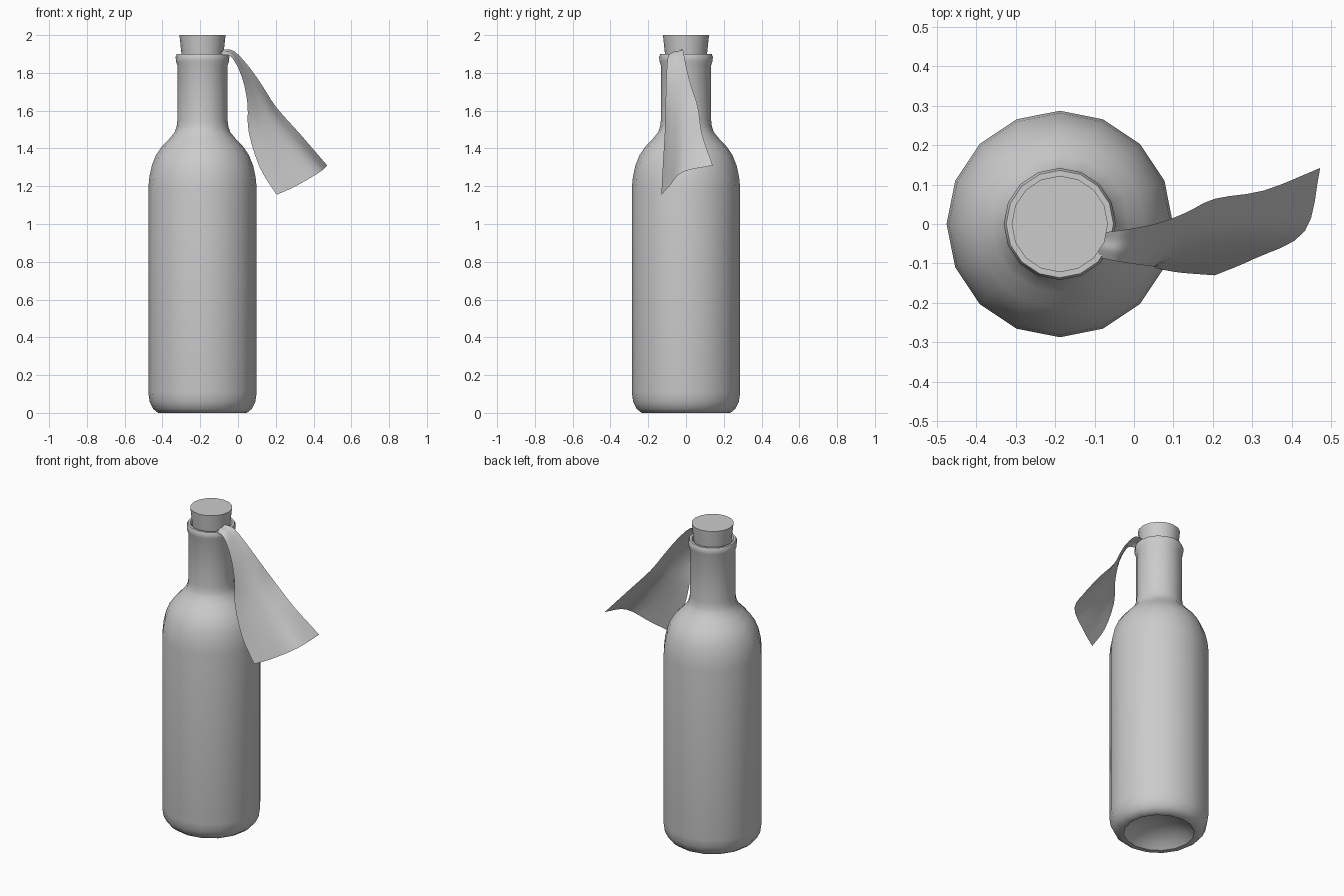
import bpy, math
from mathutils import Vector

if "Cube" in bpy.data.objects:
    bpy.data.objects.remove(bpy.data.objects["Cube"])

CX = -0.188
SIDES = 16


def add_mesh(name, verts, faces, angle=40):
    me = bpy.data.meshes.new(name)
    me.from_pydata(verts, [], faces)
    ob = bpy.data.objects.new(name, me)
    bpy.context.collection.objects.link(ob)
    bpy.ops.object.select_all(action='DESELECT')
    ob.select_set(True)
    bpy.context.view_layer.objects.active = ob
    bpy.ops.object.shade_smooth_by_angle(angle=math.radians(angle))
    return ob


def lathe(name, profile):
    """Spin (radius, z) points, bottom to top, and cap both ends."""
    verts = [(CX + r * math.cos(2 * math.pi * i / SIDES),
              r * math.sin(2 * math.pi * i / SIDES), z)
             for r, z in profile for i in range(SIDES)]
    faces = []
    for k in range(len(profile) - 1):
        for i in range(SIDES):
            j = (i + 1) % SIDES
            a, b = k * SIDES, (k + 1) * SIDES
            faces.append((a + i, a + j, b + j, b + i))
    top = (len(profile) - 1) * SIDES
    faces.append(tuple(reversed(range(SIDES))))
    faces.append(tuple(range(top, top + SIDES)))
    return add_mesh(name, verts, faces)


def spline(points, t):
    """Catmull-Rom through the points, t in 0..1."""
    p = [Vector(q) for q in points]
    p = [2 * p[0] - p[1]] + p + [2 * p[-1] - p[-2]]
    s = t * (len(points) - 1)
    i = min(int(s), len(points) - 2)
    u = s - i
    a, b, c, d = p[i:i + 4]
    return 0.5 * (2 * b + (c - a) * u + (2 * a - 5 * b + 4 * c - d) * u ** 2
                  + (3 * b - a - 3 * c + d) * u ** 3)


# Bottle: punt, rounded foot, body, shoulder, neck, lip and inner mouth
lathe("bottle", [
    (0.04, 0.075), (0.11, 0.06), (0.17, 0.03), (0.205, 0.0), (0.235, 0.0),
    (0.262, 0.022), (0.28, 0.06), (0.287, 0.11),
    (0.287, 1.19), (0.281, 1.25), (0.268, 1.31), (0.246, 1.365),
    (0.215, 1.41), (0.175, 1.452), (0.148, 1.485), (0.137, 1.515), (0.133, 1.55),
    (0.133, 1.84), (0.141, 1.862), (0.142, 1.885), (0.136, 1.9),
    (0.122, 1.9), (0.114, 1.885), (0.112, 1.84)])

# Cork: tapered stopper
lathe("cork", [(0.104, 1.83), (0.122, 2.0)])

# Cloth: four lengthwise folds running from the pinch at the mouth to the hem
folds = [
    [(-0.09, -0.085, 1.895), (-0.035, -0.096, 1.885), (0.02, -0.104, 1.78),
     (0.05, -0.108, 1.64), (0.056, -0.112, 1.49), (0.115, -0.123, 1.30),
     (0.205, -0.13, 1.155)],
    [(-0.09, -0.06, 1.91), (-0.03, -0.07, 1.90), (0.04, -0.072, 1.78),
     (0.09, -0.072, 1.64), (0.125, -0.08, 1.50), (0.205, -0.09, 1.33),
     (0.305, -0.088, 1.20)],
    [(-0.085, -0.04, 1.915), (-0.025, -0.042, 1.905), (0.055, -0.032, 1.80),
     (0.125, -0.024, 1.67), (0.20, -0.02, 1.545), (0.31, -0.02, 1.405),
     (0.433, -0.018, 1.275)],
    [(-0.085, -0.022, 1.925), (-0.02, -0.014, 1.915), (0.06, 0.002, 1.83),
     (0.13, 0.028, 1.73), (0.205, 0.064, 1.615), (0.33, 0.085, 1.475),
     (0.472, 0.142, 1.31)],
]
ROWS, COLS = 19, 13
verts = []
for r in range(ROWS):
    section = [spline(f, r / (ROWS - 1)) for f in folds]
    verts += [spline(section, c / (COLS - 1)) for c in range(COLS)]
faces = [(r * COLS + c, (r + 1) * COLS + c, (r + 1) * COLS + c + 1, r * COLS + c + 1)
         for r in range(ROWS - 1) for c in range(COLS - 1)]
add_mesh("cloth", verts, faces, 60)
